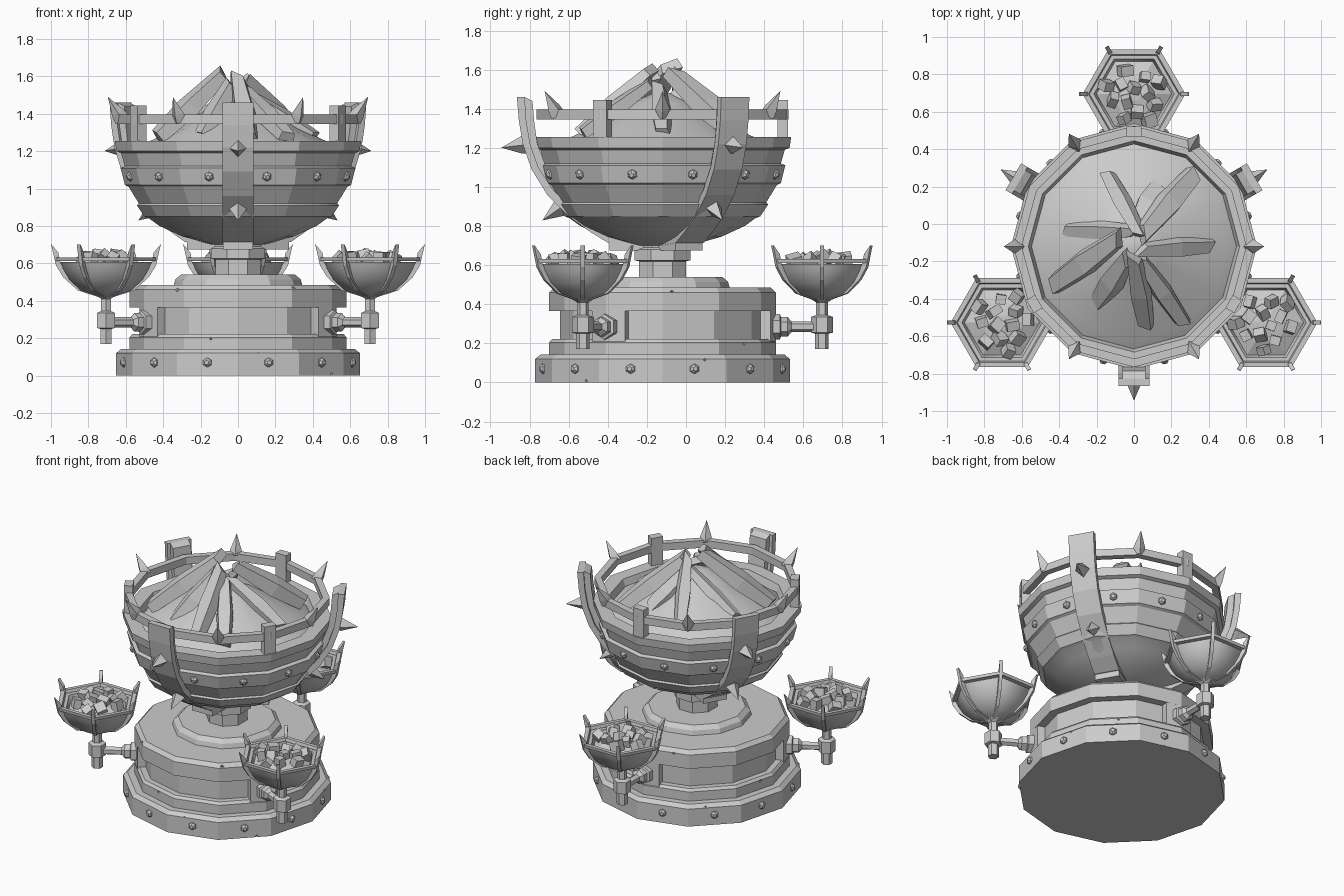
import bpy, bmesh, math, random
from math import radians, sin, cos, pi
from mathutils import Matrix, Vector, Euler

random.seed(4)
if "Cube" in bpy.data.objects:
    bpy.data.objects.remove(bpy.data.objects["Cube"])

stone = bpy.data.materials.new("grey stone")
stone.use_nodes = True
stone.diffuse_color = (0.6, 0.6, 0.6, 1)
stone.node_tree.nodes["Principled BSDF"].inputs["Base Color"].default_value = (0.6, 0.6, 0.6, 1)

AXIS = Matrix.Translation((0, -0.12, 0))
SIDE = Matrix.Rotation(pi / 2, 4, 'Y')      # turns local z outward
STRAPS = (-90, 30, 150)
LAMPS = (-30, 90, 210)


def spin(deg):
    return AXIS @ Matrix.Rotation(radians(deg), 4, 'Z')


def at(deg, r, z, tilt=90):
    """Frame on the main axis whose local z leans outward by tilt."""
    return spin(deg) @ Matrix.Translation((r, 0, z)) @ Matrix.Rotation(radians(tilt), 4, 'Y')


def loft(bm, rings, m=Matrix(), loop=False):
    rows = [[bm.verts.new(m @ Vector(p)) for p in ring] for ring in rings]
    n = len(rows[0])
    for i in range(len(rows) - (not loop)):
        a, b = rows[i], rows[(i + 1) % len(rows)]
        for j in range(n):
            k = (j + 1) % n
            bm.faces.new((a[j], a[k], b[k], b[j]))
    if not loop:
        bm.faces.new(rows[0][::-1])
        bm.faces.new(rows[-1])


def lathe(bm, profile, n, m=AXIS, loop=False, turn=0):
    steps = [2 * pi * i / n + radians(turn) for i in range(n)]
    loft(bm, [[(r * cos(a), r * sin(a), z) for a in steps] for r, z in profile], m, loop)


def strap(bm, outer, inner, half, m):
    loft(bm, [[(p[0], -half, p[1]), (p[0], half, p[1]), (q[0], half, q[1]), (q[0], -half, q[1])]
              for p, q in zip(outer, inner)], m)


def block(bm, size, m):
    x, y, z = (s / 2 for s in size)
    loft(bm, [[(-x, -y, h), (x, -y, h), (x, y, h), (-x, y, h)] for h in (-z, z)], m)


def shift(path, dr, dz):
    return [(r + dr, z + dz) for r, z in path]


def finish(name, bm, smooth=None):
    bmesh.ops.remove_doubles(bm, verts=bm.verts, dist=0.0005)
    bmesh.ops.recalc_face_normals(bm, faces=bm.faces)
    mesh = bpy.data.meshes.new(name)
    bm.to_mesh(mesh)
    bm.free()
    ob = bpy.data.objects.new(name, mesh)
    bpy.context.collection.objects.link(ob)
    mesh.materials.append(stone)
    if smooth:
        bpy.ops.object.select_all(action='DESELECT')
        ob.select_set(True)
        bpy.context.view_layer.objects.active = ob
        bpy.ops.object.shade_smooth_by_angle(angle=radians(smooth))
    return ob


def turned(name, profile, n, smooth=None, loop=False, turn=0):
    bm = bmesh.new()
    lathe(bm, profile, n, loop=loop, turn=turn)
    return finish(name, bm, smooth)


# Stepped pedestal
plinth = turned("plinth", [(.652, 0), (.652, .12), (.625, .142), (.5, .142)], 12)
drum_foot = turned("drum_foot", [(.5, .14), (.58, .14), (.58, .205), (.565, .222), (.4, .222)], 12)
turned("drum_core", [(.525, .2), (.525, .38)], 12)
drum_top = turned("drum_top", [(.5, .365), (.58, .365), (.58, .46), (.555, .485), (.3, .485)], 12)
turned("upper_step", [(.345, .48), (.335, .515), (.305, .54), (.1, .54)], 12)
turned("neck", [(.13, .53), (.13, .62), (.155, .625), (.155, .68), (.135, .69), (.135, .75)], 8, turn=22.5)

# Solid piers between the recessed panels
bm = bmesh.new()
for deg in LAMPS:
    outline = [(.48, -.085), (.553, -.097), (.58, 0), (.553, .097), (.48, .085)]
    loft(bm, [[(x, y, z) for x, y in outline] for z in (.21, .375)], spin(deg))
finish("panel_piers", bm)

# Chips broken out of the pedestal edges
bm = bmesh.new()
for deg, r, z in ((-80, .648, .14), (-38, .64, .0), (20, .645, .13), (75, .645, .01), (130, .64, .14),
                  (200, .645, .0), (-58, .575, .48), (5, .575, .48), (110, .575, .47), (235, .575, .47),
                  (-105, .575, .21), (48, .575, .21), (170, .575, .21)):
    lathe(bm, [(0, -.04), (.03, 0), (0, .04)], 4, at(deg, r + .012, z, 60))
chips = finish("chip_cutter", bm)
chips.hide_render = True
chips.hide_viewport = True
for part in (plinth, drum_foot, drum_top):
    mod = part.modifiers.new("chips", 'BOOLEAN')
    mod.operation = 'DIFFERENCE'
    mod.object = chips

# Great bowl with overlapping bands
turned("great_bowl", [(.14, .70), (.30, .745), (.42, .80), (.475, .84), (.50, .85), (.54, .91), (.53, .92),
                      (.585, 1.01), (.605, 1.02), (.628, 1.11), (.605, 1.12), (.625, 1.19), (.65, 1.2),
                      (.658, 1.255), (.565, 1.255), (.545, 1.2)], 12, smooth=25)
turned("ash_mound", [(.56, 1.2), (.5, 1.24), (.33, 1.32), (.16, 1.43), (.05, 1.48)], 12, smooth=40)

# Rail, posts and spikes above the rim
turned("rail", [(.60, 1.345), (.645, 1.345), (.645, 1.395), (.60, 1.395)], 12, loop=True)
bm = bmesh.new()
for deg in LAMPS:
    block(bm, (.055, .08, .2), at(deg, .615, 1.345, 0))
finish("rail_posts", bm)
bm = bmesh.new()
for deg in range(0, 360, 60):
    lathe(bm, [(.042, -.02), (.036, .02), (0, .125)], 4, at(deg, .63, 1.385, 32))
finish("rail_spikes", bm)

# Rivets on the plinth and the bowl belt
bm = bmesh.new()
for deg in range(15, 360, 30):
    for r, z, tilt in ((.628, .07, 90), (.594, 1.065, 103)):
        lathe(bm, [(.027, -.01), (.025, .01), (.012, .022)], 6, at(deg, r, z, tilt))
finish("rivets", bm)

# Curved straps that carry the bowl, in two layers, with studs
path = [(.745, 1.46), (.735, 1.34), (.715, 1.22), (.67, 1.09), (.59, .96), (.48, .85), (.37, .77), (.28, .715), (.12, .70)]
mid = [(.705, 1.46), (.697, 1.34), (.677, 1.22), (.635, 1.10), (.56, .985), (.455, .88), (.352, .805), (.265, .75), (.12, .74)]
inner = [(.665, 1.44), (.657, 1.34), (.64, 1.22), (.60, 1.115), (.53, 1.01), (.43, .91), (.335, .835), (.25, .785), (.12, .78)]
outer_layer, inner_layer, studs = bmesh.new(), bmesh.new(), bmesh.new()
for deg in STRAPS:
    strap(outer_layer, path, mid, .083, spin(deg))
    strap(inner_layer, mid, inner, .062, spin(deg))
    block(inner_layer, (.2, .16, .07), at(deg, .17, .71, 0))
    for r, z, tilt in ((.71, 1.215, 97), (.52, .895, 125)):
        lathe(studs, [(.046, -.01), (.044, .012), (0, .115)], 4, at(deg, r, z, tilt))
finish("bowl_straps", outer_layer)
finish("strap_backs", inner_layer)
finish("strap_spikes", studs)

# Split logs leaning together over the mound: foot x, foot y, top x, top y, top z, width
bm = bmesh.new()
for fx, fy, tx, ty, tz, w in ((.33, .27, .06, -.04, 1.56, .13), (.42, -.12, .06, -.14, 1.5, .10),
                              (.27, -.54, .04, -.2, 1.52, .10), (.06, -.55, .0, -.2, 1.58, .11),
                              (-.2, -.42, -.05, -.2, 1.54, .12), (-.44, -.33, -.1, -.09, 1.6, .13),
                              (-.38, -.03, -.02, -.04, 1.5, .09), (-.15, .28, .02, -.04, 1.56, .09),
                              (.14, .2, .02, .0, 1.46, .14)):
    foot, top = Vector((fx, fy, 1.27)), Vector((tx, ty, tz))
    along = (top - foot).normalized()
    m = Matrix.Translation(foot) @ along.to_track_quat('Z', 'Y').to_matrix().to_4x4()
    m = m @ Matrix.Rotation(random.uniform(-.4, .4), 4, 'Z')
    length = (top - foot).length
    a, b = w / 2, w * .32
    loft(bm, [[(-a * s, -b * s, h), (a * s, -b * s, h + k), (a * .7 * s, b * s, h + k), (-a * .8 * s, b * s, h)]
              for s, h, k in ((.8, 0, .03), (1.05, length * .5, 0), (.7, length, .06))], m)
finish("logs", bm)

# Three side lamps on brackets
rib = [(.293, .70), (.28, .645), (.268, .59), (.228, .525), (.15, .455), (.04, .42)]
for i, deg in enumerate(LAMPS):
    side = ("left", "back", "right")[i]
    hub = at(deg, .815, 0, 0)
    bm = bmesh.new()
    lathe(bm, [(.05, .425), (.14, .455), (.20, .51), (.235, .57), (.247, .607), (.215, .607), (.195, .56)],
          6, hub, turn=30)
    finish("lamp_bowl_" + side, bm, 62)
    bm = bmesh.new()
    lathe(bm, [(.238, .612), (.272, .612), (.275, .632), (.245, .632)], 6, hub, loop=True, turn=30)
    for k in range(6):
        strap(bm, rib, [(.29, .70)] + shift(rib[1:], -.025, .012), .011,
              hub @ Matrix.Rotation(radians(30 + 60 * k), 4, 'Z'))
    finish("lamp_cage_" + side, bm)
    bm = bmesh.new()
    lathe(bm, [(.035, .17), (.035, .25), (.056, .255), (.056, .335), (.03, .345), (.03, .41), (.06, .43)], 6, hub)
    arm = at(deg, 0, .285)
    lathe(bm, [(.065, .5), (.065, .6), (.05, .605), (.05, .64), (.027, .66), (.027, .8)], 6, arm)
    finish("lamp_bracket_" + side, bm)
    bm = bmesh.new()
    lathe(bm, [(.21, .57), (.12, .61), (.04, .625)], 6, hub, turn=30)
    for k in range(13):
        a, r = k * 2.4, .165 * math.sqrt((k + .5) / 13)
        turn = Euler([random.uniform(0, 3) for _ in "xyz"]).to_matrix().to_4x4()
        size = [random.uniform(.045, .07) for _ in "xyz"]
        block(bm, size, hub @ Matrix.Translation((r * cos(a), r * sin(a), .645 - r * .15)) @ turn)
    finish("lamp_coals_" + side, bm)
